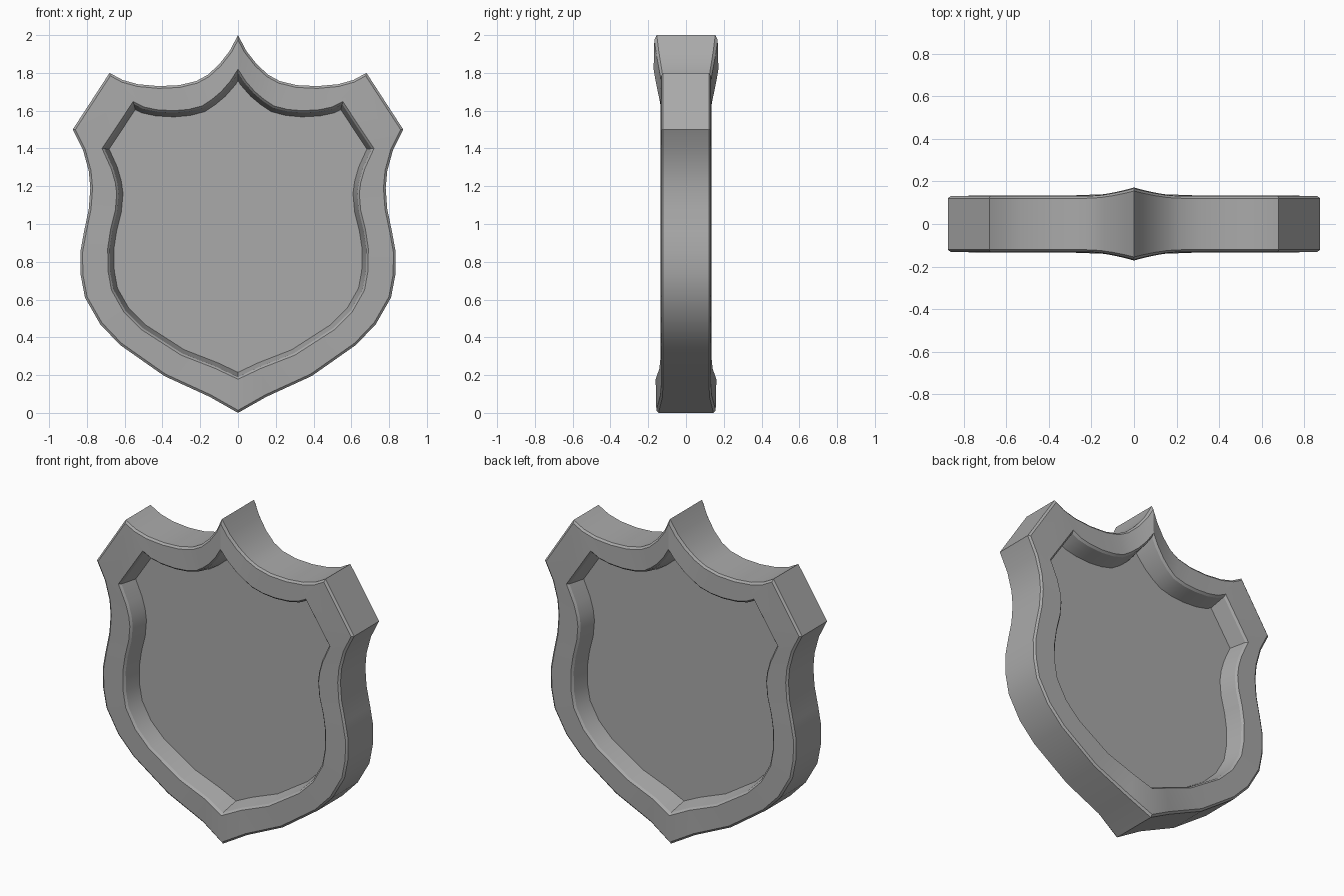
import bpy
import bmesh
import math
from mathutils import Vector

if "Cube" in bpy.data.objects:
    bpy.data.objects.remove(bpy.data.objects["Cube"])

# Plain grey material
grey = bpy.data.materials.new("plain grey")
grey.use_nodes = True
colour = (0.4, 0.4, 0.4, 1)
grey.diffuse_color = colour
grey.node_tree.nodes["Principled BSDF"].inputs["Base Color"].default_value = colour

# Half outlines (x, z), top tip to bottom tip; both share the same point order
OUTER = [(0, 2), (.045, 1.915), (.1, 1.845), (.16, 1.79), (.22, 1.757), (.31, 1.735),
         (.42, 1.73), (.53, 1.74), (.61, 1.762), (.68, 1.8), (.875, 1.5), (.82, 1.39),
         (.79, 1.28), (.782, 1.19), (.79, 1.08), (.815, .96), (.835, .85), (.833, .73),
         (.81, .61), (.73, .47), (.625, .36), (.39, .195), (.15, .085), (0, 0)]
INNER = [(0, 1.82), (.04, 1.757), (.09, 1.7), (.14, 1.658), (.19, 1.625), (.26, 1.607),
         (.34, 1.6), (.43, 1.605), (.5, 1.62), (.555, 1.648), (.72, 1.4), (.67, 1.29),
         (.65, 1.22), (.642, 1.16), (.65, 1.07), (.675, .97), (.69, .87), (.688, .75),
         (.67, .65), (.605, .535), (.51, .44), (.3, .305), (.12, .235), (0, .178)]


def full_loop(half):
    """Mirror a half outline into a closed loop."""
    return [Vector(p) for p in half] + [Vector((-x, z)) for x, z in half[-2:0:-1]]


def inset(loop, d):
    """Move every point inward by d, keeping edges parallel."""
    out = []
    for i, p in enumerate(loop):
        a = (p - loop[i - 1]).normalized()
        b = (loop[(i + 1) % len(loop)] - p).normalized()
        na, nb = Vector((a.y, -a.x)), Vector((b.y, -b.x))
        out.append(p + (na + nb) * d / (1 + na.dot(nb)))
    return out


def swell(p):
    """The frame thickens toward its top and bottom tips."""
    amount = 0.28 if p.y > 1 else 0.2
    return 1 + amount * max(0, 1 - abs(p.x) / 0.2) ** 1.5


def finish(name, bm):
    bmesh.ops.recalc_face_normals(bm, faces=bm.faces)
    mesh = bpy.data.meshes.new(name)
    bm.to_mesh(mesh)
    bm.free()
    mesh.materials.append(grey)
    obj = bpy.data.objects.new(name, mesh)
    bpy.context.collection.objects.link(obj)
    return obj


outer, inner = full_loop(OUTER), full_loop(INNER)
PANEL_Y = 0.02
panel_edge = inset(inner, 0.033)

# Frame: cross-section from the front recess, around the rim, to the back recess
front = [(panel_edge, PANEL_Y, False), (inset(inner, 0.011), 0.122, True),
         (inner, 0.134, True), (inset(outer, 0.012), 0.131, True), (outer, 0.121, True)]
section = [(l, -y, s) for l, y, s in front] + front[::-1]
bm = bmesh.new()
rings = [[bm.verts.new((p.x, y * (swell(p) if s else 1), p.y)) for p in loop]
         for loop, y, s in section]
n = len(outer)
for r0, r1 in zip(rings, rings[1:]):
    for i in range(n):
        j = (i + 1) % n
        bm.faces.new((r0[i], r0[j], r1[j], r1[i]))
frame = finish("shield_frame", bm)
bpy.context.view_layer.objects.active = frame
frame.select_set(True)
bpy.ops.object.shade_smooth_by_angle(angle=math.radians(25))

# Recessed panels, front and back
for name, side in (("front_panel", -1), ("back_panel", 1)):
    bm = bmesh.new()
    face = bm.faces.new([bm.verts.new((p.x, side * PANEL_Y, p.y)) for p in panel_edge])
    face.normal_update()
    if face.normal.y * side < 0:
        face.normal_flip()
    mesh = bpy.data.meshes.new(name)
    bm.to_mesh(mesh)
    bm.free()
    mesh.materials.append(grey)
    bpy.context.collection.objects.link(bpy.data.objects.new(name, mesh))
